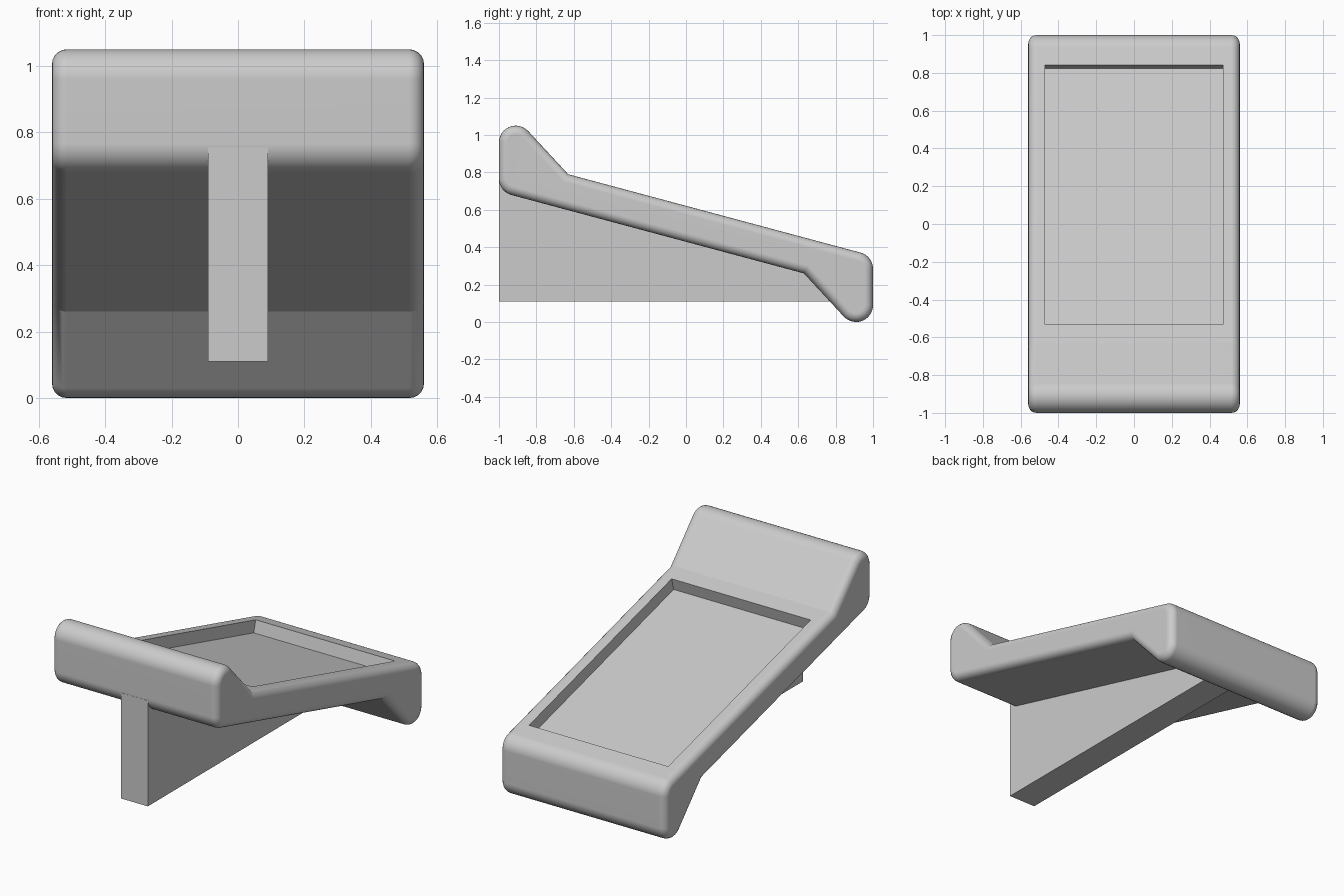
import bpy, bmesh, math
from mathutils import Vector, Matrix

cube = bpy.data.objects.get("Cube")
if cube:
    bpy.data.objects.remove(cube, do_unlink=True)

SLOPE = math.radians(15)
MID_Z = 0.525

grey = bpy.data.materials.new("light_grey")
grey.use_nodes = True
grey.diffuse_color = (0.6, 0.6, 0.6, 1)
grey.node_tree.nodes["Principled BSDF"].inputs["Base Color"].default_value = (0.6, 0.6, 0.6, 1)


def arc(y, z, r, start, end, steps):
    """Points of an arc in the side profile, angles in degrees."""
    angles = [math.radians(start + (end - start) * i / steps) for i in range(steps + 1)]
    return [(y + r * math.cos(a), z + r * math.sin(a)) for a in angles]


def extrude_profile(name, points, half_width, round_sides=0):
    """Side profile (y, z) extruded across x, with optional rounded side rims."""
    bm = bmesh.new()
    face = bm.faces.new([bm.verts.new((-half_width, y, z)) for y, z in points])
    ext = bmesh.ops.extrude_face_region(bm, geom=[face], use_keep_orig=True)
    moved = [g for g in ext["geom"] if isinstance(g, bmesh.types.BMVert)]
    bmesh.ops.translate(bm, verts=moved, vec=(2 * half_width, 0, 0))
    bmesh.ops.recalc_face_normals(bm, faces=bm.faces)
    if round_sides:
        rims = [e for e in bm.edges if abs(e.verts[0].co.x - e.verts[1].co.x) < 1e-6]
        bmesh.ops.bevel(bm, geom=rims, offset=round_sides, offset_type="OFFSET",
                        segments=5, profile=0.5, affect="EDGES", clamp_overlap=False)
    return make_object(name, bm)


def make_object(name, bm):
    mesh = bpy.data.meshes.new(name)
    bm.to_mesh(mesh)
    bm.free()
    mesh.materials.append(grey)
    obj = bpy.data.objects.new(name, mesh)
    bpy.context.collection.objects.link(obj)
    return obj


# Sloping tray: half profile (raised front lip), turned half a circle for the back lip
half = (list(reversed(arc(-0.91, 0.766, 0.09, 180, 255, 8)))
        + arc(-0.91, 0.96, 0.09, 180, 43, 12) + [(-0.63, 0.79)])
half = [p for i, p in enumerate(half)]
profile = half + [(-y, 2 * MID_Z - z) for y, z in half]
tray = extrude_profile("sloping_tray", profile, 0.56, 0.045)

# Shallow rectangular recess cut square to the sloping top
bm = bmesh.new()
bmesh.ops.create_cube(bm, size=1, matrix=Matrix.Diagonal((0.94, 1.375 / math.cos(SLOPE), 0.15, 1)))
cutter = make_object("recess_cutter", bm)
cutter.hide_render = True
cutter.location = (0, 0.155, 0.621 - 0.155 * math.tan(SLOPE))
cutter.rotation_euler.x = -SLOPE

bpy.context.view_layer.objects.active = tray
cut = tray.modifiers.new("recess", "BOOLEAN")
cut.operation = "DIFFERENCE"
cut.solver = "EXACT"
cut.object = cutter
bpy.ops.object.modifier_apply(modifier=cut.name)
bpy.data.objects.remove(cutter, do_unlink=True)

# Smooth rounds with crisp creases
bpy.ops.object.select_all(action="DESELECT")
tray.select_set(True)
bpy.ops.object.shade_smooth_by_angle(angle=math.radians(25))
weighted = tray.modifiers.new("even_normals", "WEIGHTED_NORMAL")
weighted.keep_sharp = True

# Wedge-shaped support rib under the middle
extrude_profile("support_rib", [(-1, 0.11), (0.78, 0.11), (0.85, 0.2), (0.6, 0.33),
                                (-0.9, 0.745), (-1, 0.755)], 0.091)
